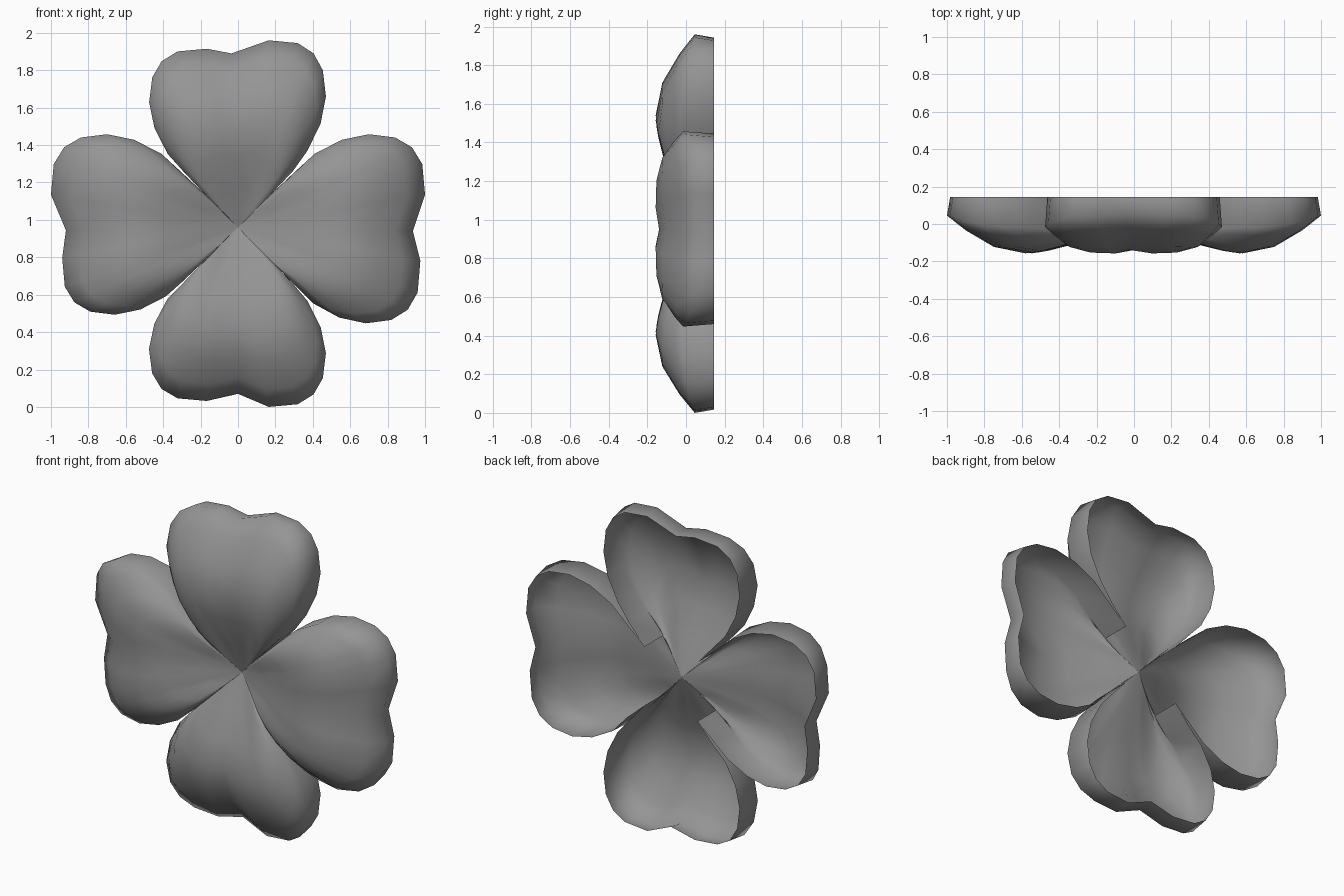
import bpy, bmesh, math

if "Cube" in bpy.data.objects:
    bpy.data.objects.remove(bpy.data.objects["Cube"], do_unlink=True)

# One flat grey for everything
grey = bpy.data.materials.new("plain_grey")
grey.use_nodes = True
colour = (0.3, 0.3, 0.3, 1)
grey.diffuse_color = colour
grey.node_tree.nodes["Principled BSDF"].inputs["Base Color"].default_value = colour

CENTRE_Z = 0.96
TIP_Y = 0.04
RIM_Y = 0.145
RINGS = [0.2, 0.4, 0.58, 0.75, 0.9, 1.0]

# Seam corner shared by neighbouring leaves: along, across, edge depth, bulge
SEAM = [(0.18, 0.18, -0.045, 0), (0.3, 0.293, -0.04, 0.03)]
# Half-heart lobe, in units of its own length and width
LOBE = [(0.41, 0.79, -0.03, 0.065), (0.555, 0.94, -0.02, 0.1),
        (0.7, 1, -0.015, 0.13), (0.84, 0.965, 0, 0.16),
        (0.93, 0.86, 0.02, 0.18), (0.985, 0.68, 0.04, 0.195),
        (1, 0.35, 0.045, 0.2)]


def lobe(length, width, side):
    """Outline of one lobe, from the seam to the notch."""
    points = [(a, side * b, e, h) for a, b, e, h in SEAM]
    points += [(a * length, side * b * width, e, h) for a, b, e, h in LOBE]
    return points


def make_leaf(name, angle, first, second, notch):
    outline = lobe(*second, -1) + [(*notch, 0.05, 0.185)] + lobe(*first, 1)[::-1]
    ca, sa = math.cos(angle), math.sin(angle)
    bm = bmesh.new()

    def vert(along, across, y):
        return bm.verts.new((along * ca - across * sa, y,
                             CENTRE_Z + along * sa + across * ca))

    # Domed front
    tip = vert(0, 0, TIP_Y)
    rows = []
    for t in RINGS:
        dome = math.sin(math.pi * t ** 1.3)
        rows.append([vert(a * t, b * t, TIP_Y * (1 - t) + e * t - h * dome)
                     for a, b, e, h in outline])
    # Side wall running to the open back
    rim = []
    for i, (a, b, e, h) in enumerate(outline):
        inset = 1 if i in (0, len(outline) - 1) else 0.975
        rim.append(vert(0.3 + (a - 0.3) * inset, b * inset, RIM_Y))
    rows.append(rim)

    for i in range(len(outline) - 1):
        bm.faces.new((tip, rows[0][i], rows[0][i + 1]))
        for inner, outer in zip(rows, rows[1:]):
            bm.faces.new((inner[i], outer[i], outer[i + 1], inner[i + 1]))

    mesh = bpy.data.meshes.new(name)
    bm.to_mesh(mesh)
    bm.free()
    mesh.materials.append(grey)
    leaf = bpy.data.objects.new(name, mesh)
    bpy.context.collection.objects.link(leaf)
    return leaf


# Four heart-shaped leaves: (length, width) of each lobe, then the notch
leaves = [
    make_leaf("left_leaf", 0, (1, 0.498), (0.975, 0.513), (0.935, -0.02)),
    make_leaf("top_leaf", math.pi / 2, (0.955, 0.475), (1, 0.47), (0.93, 0.035)),
    make_leaf("right_leaf", math.pi, (0.94, 0.467), (1, 0.498), (0.92, 0.016)),
    make_leaf("bottom_leaf", math.pi * 1.5, (0.96, 0.47), (0.928, 0.476), (0.89, 0)),
]

bpy.ops.object.select_all(action="DESELECT")
for leaf in leaves:
    leaf.select_set(True)
bpy.context.view_layer.objects.active = leaves[0]
bpy.ops.object.shade_smooth_by_angle(angle=math.radians(65))
